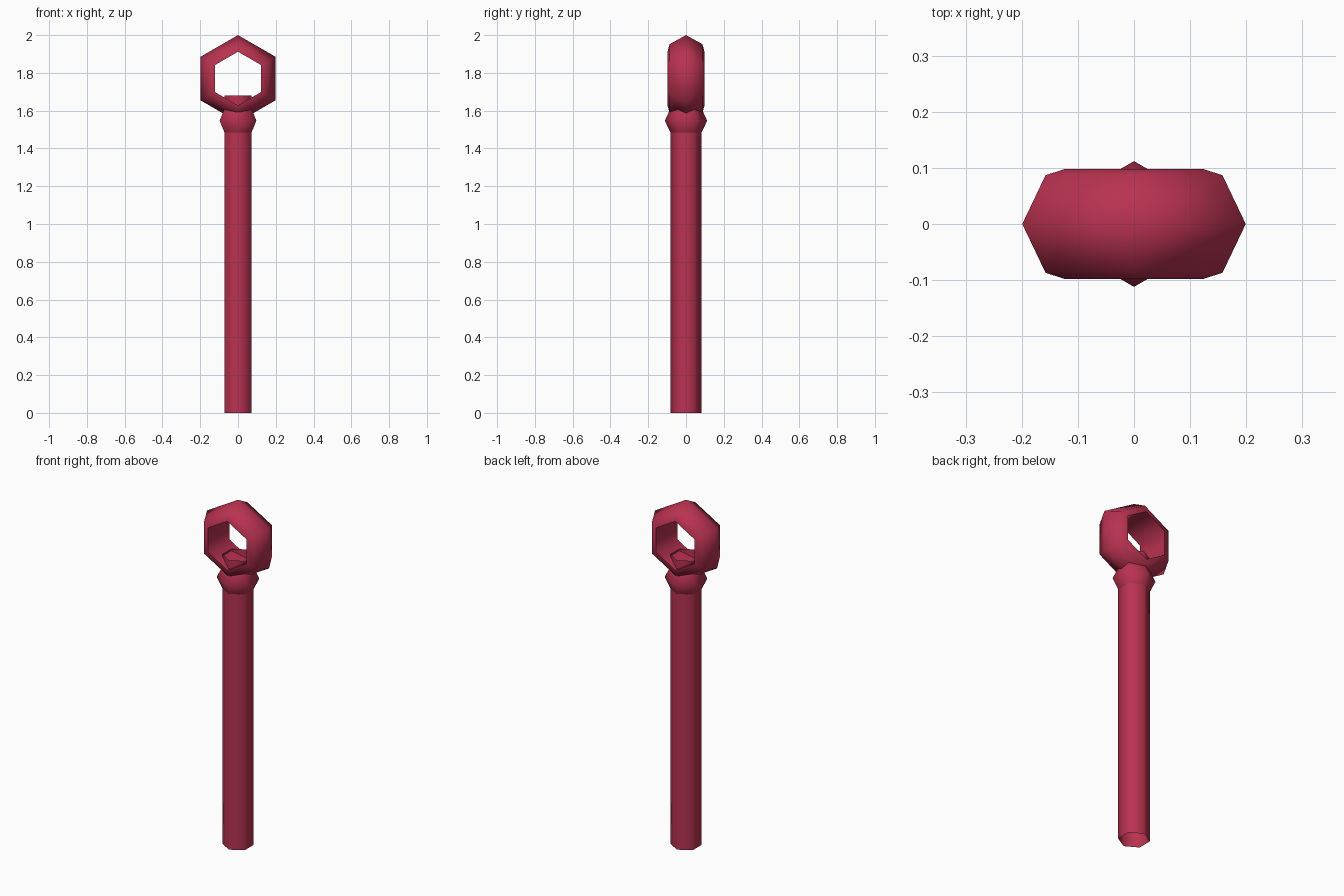
import bpy, bmesh, math
from mathutils import Matrix

if "Cube" in bpy.data.objects:
    bpy.data.objects.remove(bpy.data.objects["Cube"])

crimson = bpy.data.materials.new("crimson")
crimson.diffuse_color = (0.48, 0.032, 0.08, 1)
crimson.use_nodes = True
crimson.node_tree.nodes["Principled BSDF"].inputs["Base Color"].default_value = crimson.diffuse_color


def lathe(name, profile, matrix, closed=False, sides=6):
    """Spin (radius, height) points around z into a six-sided part."""
    bm = bmesh.new()
    rings = []
    for r, h in profile:
        angles = [math.pi / 2 + 2 * math.pi * i / sides for i in range(sides)]
        rings.append([bm.verts.new((r * math.cos(a), r * math.sin(a), h)) for a in angles])
    pairs = list(zip(rings, rings[1:]))
    if closed:
        pairs.append((rings[-1], rings[0]))
    for lo, hi in pairs:
        for i in range(sides):
            j = (i + 1) % sides
            bm.faces.new((lo[i], lo[j], hi[j], hi[i]))
    bm.transform(matrix)
    if closed:
        bmesh.ops.recalc_face_normals(bm, faces=bm.faces)
    mesh = bpy.data.meshes.new(name)
    bm.to_mesh(mesh)
    bm.free()
    mesh.materials.append(crimson)
    mesh.polygons.foreach_set("use_smooth", [True] * len(mesh.polygons))
    mesh.set_sharp_from_angle(angle=math.radians(70))
    obj = bpy.data.objects.new(name, mesh)
    bpy.context.collection.objects.link(obj)
    return obj


# long open tube reaching into the ring
lathe("shaft", [(0.083, 0), (0.083, 1.68)], Matrix())

# bulging band under the ring
lathe("collar", [(0.083, 1.485), (0.112, 1.547), (0.083, 1.61)], Matrix())

# hexagonal ring facing front, with a flat inner wall
ring_profile = [(0.142, -0.098), (0.182, -0.087), (0.23, 0), (0.182, 0.087), (0.142, 0.098)]
lathe("ring_handle", ring_profile,
      Matrix.Translation((0, 0, 1.77)) @ Matrix.Rotation(math.pi / 2, 4, 'X'), closed=True)
